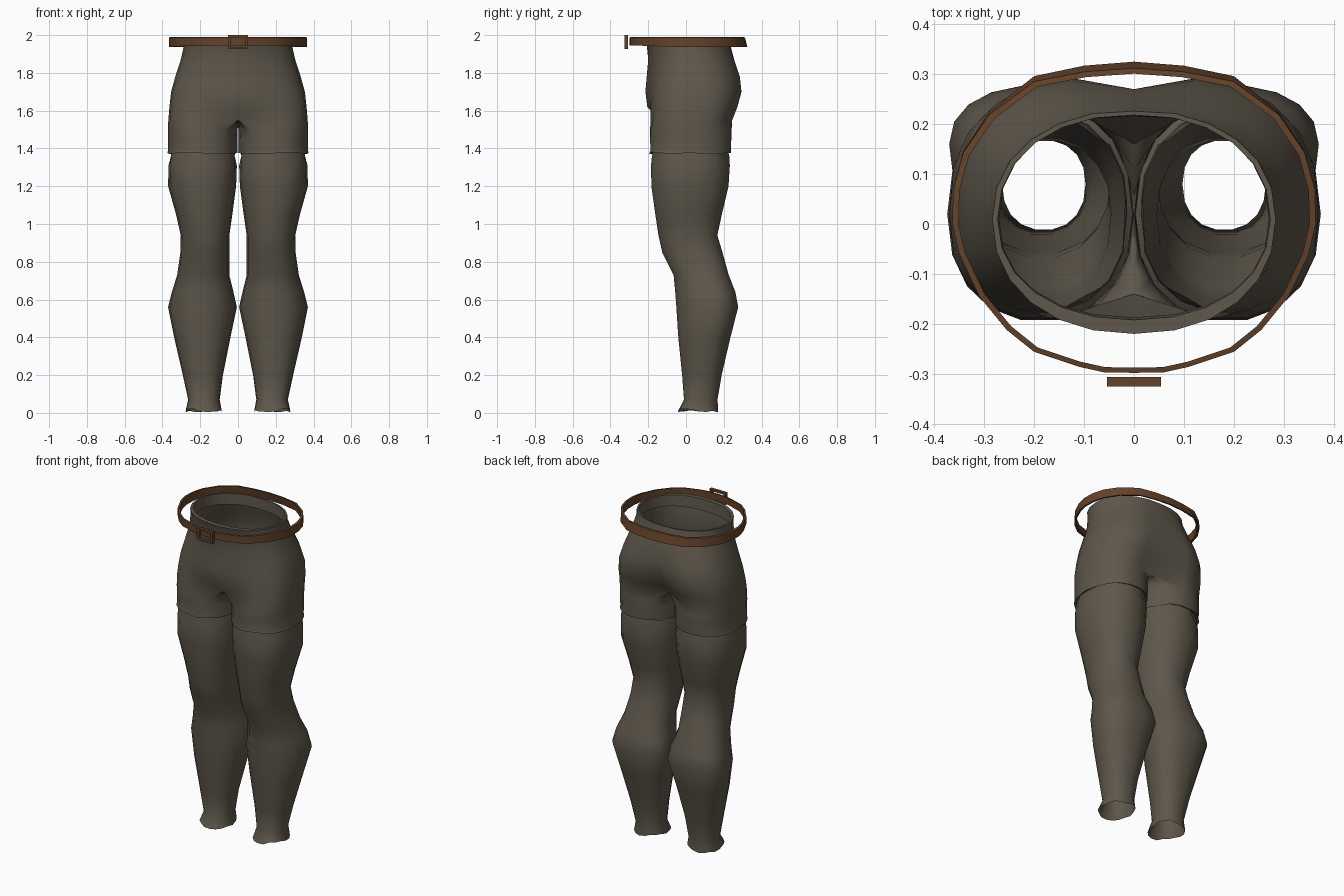
import bpy, bmesh, math, random

if "Cube" in bpy.data.objects:
    bpy.data.objects.remove(bpy.data.objects["Cube"])

random.seed(4)
N = 18  # points around each leg


def material(name, rgb):
    m = bpy.data.materials.new(name)
    m.diffuse_color = (*rgb, 1)
    m.use_nodes = True
    m.node_tree.nodes["Principled BSDF"].inputs["Base Color"].default_value = m.diffuse_color
    return m


cloth = material("drab cloth", (0.112, 0.095, 0.069))
leather = material("brown leather", (0.125, 0.055, 0.022))


def finish(bm, name, mat, angle=40, mirror=False):
    me = bpy.data.meshes.new(name)
    bm.to_mesh(me)
    bm.free()
    me.materials.append(mat)
    ob = bpy.data.objects.new(name, me)
    bpy.context.collection.objects.link(ob)
    if mirror:
        mod = ob.modifiers.new("mirror", 'MIRROR')
        mod.use_clip = True
        mod.merge_threshold = 0.001
    bpy.ops.object.select_all(action='DESELECT')
    ob.select_set(True)
    bpy.context.view_layer.objects.active = ob
    bpy.ops.object.shade_smooth_by_angle(angle=math.radians(angle))
    return ob


def power(v, e):
    return math.copysign(abs(v) ** e, v) if abs(v) > 1e-6 else 0.0


def oval(a, cx, rx, yf, ym, yb, e):
    """Superellipse point with separate front and back depth."""
    s = power(math.sin(a), e)
    return cx + rx * power(math.cos(a), e), ym + s * ((yb - ym) if s > 0 else (ym - yf))


def loft(rings):
    bm = bmesh.new()
    rows = [[bm.verts.new(p) for p in ring] for ring in rings]
    for lo, hi in zip(rows, rows[1:]):
        for j in range(len(lo)):
            k = (j + 1) % len(lo)
            bm.faces.new((lo[j], lo[k], hi[k], hi[j]))
    return bm


# Trouser leg: height, inner x, outer x, front y, widest y, back y
leg_rows = [
    (0.015, .085, .278, -.045, .07, .172), (0.07, .097, .264, -.012, .08, .168),
    (0.20, .080, .292, -.022, .09, .190), (0.40, .040, .338, -.043, .12, .237),
    (0.56, .006, .370, -.054, .16, .278), (0.64, .024, .350, -.060, .15, .263),
    (0.73, .046, .322, -.068, .10, .228), (0.85, .046, .305, -.128, .04, .195),
    (0.94, .046, .303, -.148, .02, .168), (1.05, .030, .328, -.165, .02, .192),
    (1.20, .010, .370, -.186, .02, .228), (1.31, .006, .368, -.188, .02, .235),
    (1.36, .008, .364, -.183, .02, .232), (1.40, .014, .355, -.175, .02, .222),
]
rings = []
for z, xi, xo, yf, ym, yb in leg_rows:
    cx, ring = (xi + xo) / 2, []
    for j in range(N):
        x, y = oval(2 * math.pi * j / N, cx, (xo - xi) / 2, yf, ym, yb, 0.9)
        dz = random.uniform(-.012, .008) if z < 0.05 else 0
        if z == 1.36 and j % 3 == 0:      # gathered folds below the hem
            x, y = cx + (x - cx) * .94, ym + (y - ym) * .91
        ring.append((x, y, z + dz))
    rings.append(ring)
finish(loft(rings), "trouser_legs", cloth, 50, mirror=True)

# Hips: height, joined amount, inner x, outer x, front, widest, back, midline front, midline back
hip_rows = [
    (1.385, 0, .014, .355, -.178, .02, .224, 0, 0),
    (1.374, 0, .003, .374, -.195, .02, .240, 0, 0),
    (1.390, 0, .002, .370, -.191, .02, .240, 0, 0),
    (1.45, 0, .002, .371, -.193, .02, .243, 0, 0),
    (1.50, .2, .002, .371, -.193, .02, .245, -.13, .15),
    (1.55, 1, 0, .369, -.193, .02, .250, -.14, .16),
    (1.62, 1, 0, .363, -.192, .03, .278, -.205, .215),
    (1.70, 1, 0, .354, -.192, .04, .300, -.215, .255),
    (1.78, 1, 0, .332, -.190, .04, .292, -.208, .270),
    (1.87, 1, 0, .303, -.190, .03, .262, -.200, .255),
    (1.95, 1, 0, .285, -.208, .01, .236, -.208, .234),
    (1.988, 1, 0, .284, -.220, .01, .228, -.220, .226),
    (1.988, 1, 0, .273, -.192, .01, .219, -.192, .218),
    (1.92, 1, 0, .270, -.187, .01, .218, -.187, .216),
]
rings = []
for z, w, xi, xo, yf, ym, yb, mf, mb in hip_rows:
    e = 0.65 + 0.27 * min(1, max(0, (z - 1.6) / .35))
    ring = []
    for j in range(N):
        deg = 360 * j / N
        lx, ly = oval(math.radians(deg), (xi + xo) / 2, (xo - xi) / 2, yf, ym, yb, .9)
        if 119 < deg < 241:               # seam on the centre plane
            hx, hy = 0, mb + (mf - mb) * (deg - 120) / 120
        else:
            a = deg if deg < 180 else deg - 360
            hx, hy = oval(math.radians(a * .75), 0, xo, yf, ym, yb, e)
        dz = random.uniform(-.006, .006) if z == 1.374 else 0
        ring.append((lx + (hx - lx) * w, ly + (hy - ly) * w, z + dz))
    rings.append(ring)
bm = loft(rings)
seam = [f for f in bm.faces if all(abs(v.co.x) < 1e-4 for v in f.verts)]
bmesh.ops.delete(bm, geom=seam, context='FACES')
finish(bm, "trouser_hips", cloth, 50, mirror=True)

# Belt: loose band swept around the waist, flaring at the lower back
half = [(0, -.298), (.06, -.297), (.11, -.286), (.2, -.256), (.255, -.212), (.31, -.145),
        (.35, -.06), (.364, .0), (.362, .07), (.342, .145), (.29, .225), (.2, .296),
        (.1, .317), (0, .325)]
path = half + [(-x, y) for x, y in half[-2:0:-1]]
section = [(1.0, 1.936), (1.0, 1.988), (0.965, 1.990), (0.965, 1.938)]
bm = bmesh.new()
loops = []
for x, y in path:
    loop = []
    for s, z in section:
        back = max(0, y) / .325
        lean = 1 - .04 * back if z > 1.96 else 1
        lift = .010 * max(0, -y) / .3 if z < 1.96 else 0
        loop.append(bm.verts.new((x * s, y * s * lean, z + lift)))
    loops.append(loop)
for i, a in enumerate(loops):
    b = loops[(i + 1) % len(loops)]
    for k in range(4):
        m = (k + 1) % 4
        bm.faces.new((a[k], b[k], b[m], a[m]))
bmesh.ops.recalc_face_normals(bm, faces=bm.faces)
finish(bm, "belt", leather)

# Buckle: rectangular frame in front of the belt
bm = bmesh.new()
frame = []
for y in (-.325, -.306):
    for hx, hz in ((.054, .037), (.040, .025)):
        frame.append([bm.verts.new((sx * hx, y, 1.963 + sz * hz))
                      for sx, sz in ((-1, -1), (1, -1), (1, 1), (-1, 1))])
fo, fi, bo, bi = frame
for p, q in ((fo, fi), (fi, bi), (bi, bo), (bo, fo)):
    for k in range(4):
        m = (k + 1) % 4
        bm.faces.new((p[k], p[m], q[m], q[k]))
bmesh.ops.recalc_face_normals(bm, faces=bm.faces)
finish(bm, "belt_buckle", leather, 30)
